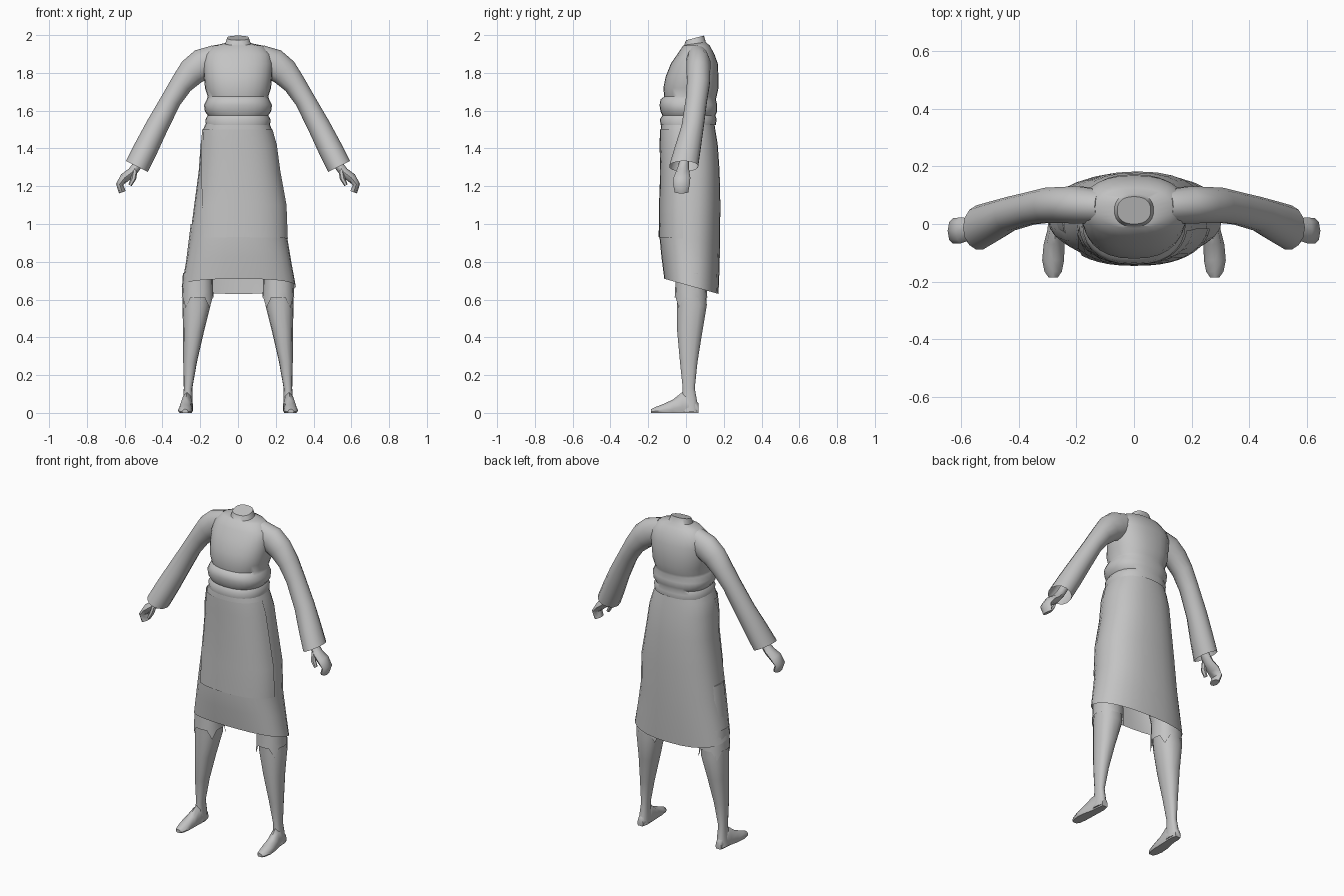
import bpy, bmesh, math
from mathutils import Vector

if "Cube" in bpy.data.objects:
    bpy.data.objects.remove(bpy.data.objects["Cube"])

grey = bpy.data.materials.new("plain grey")
grey.diffuse_color = (0.55, 0.55, 0.55, 1)
grey.use_nodes = True
grey.node_tree.nodes["Principled BSDF"].inputs["Base Color"].default_value = grey.diffuse_color


def finish(bm, name, angle=50, mirror=False):
    """Turn a bmesh into a named, smooth object, mirrored across x if asked."""
    if mirror:
        copy = bmesh.ops.duplicate(bm, geom=bm.verts[:] + bm.edges[:] + bm.faces[:])["geom"]
        for v in copy:
            if isinstance(v, bmesh.types.BMVert):
                v.co.x *= -1
    bmesh.ops.recalc_face_normals(bm, faces=bm.faces[:])
    me = bpy.data.meshes.new(name)
    bm.to_mesh(me)
    bm.free()
    me.materials.append(grey)
    ob = bpy.data.objects.new(name, me)
    bpy.context.collection.objects.link(ob)
    bpy.ops.object.select_all(action='DESELECT')
    ob.select_set(True)
    bpy.context.view_layer.objects.active = ob
    bpy.ops.object.shade_smooth_by_angle(angle=math.radians(angle))
    return ob


def skin(rings, caps=(True, True), closed=True):
    """Bridge a list of point rings with quads."""
    bm = bmesh.new()
    vs = [[bm.verts.new(p) for p in r] for r in rings]
    n = len(rings[0])
    for a, b in zip(vs, vs[1:]):
        for i in range(n if closed else n - 1):
            j = (i + 1) % n
            bm.faces.new((a[i], a[j], b[j], b[i]))
    if caps[0]:
        bm.faces.new(vs[0])
    if caps[1]:
        bm.faces.new(vs[-1])
    return bm


def spow(v, e):
    return math.copysign(abs(v) ** e, v)


def level(z, xl, xr, yf, yb, tilt=0.0, n=28, a0=0.0, a1=math.tau, closed=True, grow=0.0):
    """Rounded horizontal section; tilt changes height from front to back."""
    pts = []
    for i in range(n):
        a = a0 + (a1 - a0) * i / (n if closed else n - 1)
        c, s = spow(math.cos(a), 0.85), spow(math.sin(a), 0.85)
        pts.append(((xl + xr) / 2 + ((xr - xl) / 2 + grow) * c,
                    (yf + yb) / 2 + ((yb - yf) / 2 + grow) * s, z + tilt * s))
    return pts


def tube(path, n=12):
    """Rings of (x, y, z, half width, half depth) square to the path, depth along y."""
    P = [Vector(p[:3]) for p in path]
    rings = []
    for i, p in enumerate(path):
        t = P[min(i + 1, len(P) - 1)] - P[max(i - 1, 0)]
        t.y = 0
        side = Vector((0, 1, 0)).cross(t.normalized())
        rings.append([P[i] + side * (p[3] * math.cos(k * math.tau / n))
                      + Vector((0, p[4] * math.sin(k * math.tau / n), 0)) for k in range(n)])
    return rings


# Bodice with collar and folded sash
body = [(1.985, .058, .0, .095, .012), (1.955, .068, -.01, .105, .008), (1.945, .13, -.015, .125, .0),
        (1.90, .175, -.045, .15, .0), (1.85, .185, -.08, .168, .0), (1.78, .18, -.108, .172, .0),
        (1.72, .175, -.12, .172, .0), (1.675, .16, -.115, .162, .0), (1.66, .165, -.135, .158, .0),
        (1.63, .18, -.14, .165, .0), (1.595, .175, -.135, .165, .0), (1.575, .16, -.125, .155, .0),
        (1.555, .172, -.138, .162, .0), (1.525, .17, -.135, .158, .0)]
finish(skin([level(z, -x, x, f, b, t) for z, x, f, b, t in body], (True, False)), "bodice")

# Long open skirt with a hem that drops at the back
skirt = [(1.57, -.155, .15, -.125, .145, 0), (1.50, -.185, .18, -.134, .155, 0),
         (1.42, -.198, .203, -.135, .168, 0), (1.28, -.208, .222, -.132, .178, 0),
         (1.10, -.232, .255, -.138, .182, 0), (.92, -.255, .262, -.14, .18, -.01),
         (.80, -.275, .282, -.13, .178, -.025), (.67, -.298, .306, -.115, .172, -.04)]
finish(skin([level(*r) for r in skirt], (False, False)), "skirt")

# Overlapping front panel, its free edge slanting inwards down to the middle
rings = []
for i, r in enumerate(skirt[1:6]):
    edge = math.radians(185 + 11 * i)
    rings.append(level(*r, n=16, a0=edge, a1=math.radians(350), closed=False, grow=.005))
finish(skin(rings, (False, False), False), "wrap_panel")

# Sleeves flaring to open cuffs
sleeve = [(.11, .06, 1.875, .075, .06), (.19, .066, 1.845, .083, .066), (.245, .066, 1.805, .075, .064),
          (.30, .065, 1.74, .06, .062), (.355, .055, 1.655, .054, .058), (.43, .035, 1.515, .06, .06),
          (.485, .01, 1.405, .064, .07), (.535, -.012, 1.305, .064, .078)]
finish(skin(tube(sleeve, 14), (True, False)), "sleeves", mirror=True)

# Hands with curled fingers, and thumbs
hand = [(.485, -.005, 1.40, .026, .028), (.53, -.012, 1.315, .025, .027), (.56, -.018, 1.275, .025, .036),
        (.60, -.022, 1.245, .026, .045), (.627, -.024, 1.21, .019, .044), (.612, -.024, 1.168, .019, .036)]
finish(skin(tube(hand, 8)), "hands", mirror=True)
thumb = [(.545, -.035, 1.285, .014, .016), (.553, -.052, 1.24, .014, .016), (.572, -.055, 1.205, .01, .012)]
finish(skin(tube(thumb, 6)), "thumbs", mirror=True)

# Legs from the hidden thigh to the ankle
leg = [(1.0, .07, .25, -.07, .11), (.72, .135, .285, -.052, .10), (.57, .145, .295, -.05, .112),
       (.43, .18, .29, -.048, .088), (.27, .217, .29, -.033, .062), (.13, .242, .287, -.018, .047),
       (.06, .24, .292, -.025, .06), (.008, .238, .30, -.03, .066)]
finish(skin([level(*r, n=14) for r in leg]), "legs", mirror=True)

# Feet lofted from heel to toe as (y, centre x, half width, height)
feet = []
for y, x, w, h in [(.066, .268, .02, .05), (.03, .267, .028, .10), (-.02, .27, .03, .11),
                   (-.07, .277, .036, .07), (-.125, .28, .038, .045), (-.165, .28, .03, .03),
                   (-.185, .28, .016, .02)]:
    feet.append([(x + w * u, y, h * v) for u, v in
                 [(-.8, 0), (.8, 0), (1, .3), (.7, .8), (0, 1), (-.7, .8), (-1, .3)]])
finish(skin(feet), "feet", mirror=True)

# Loose trouser ends with pointed flaps at the knee
cuff = []
for z, grow, drop in [(.74, .002, 0), (.64, .006, 0), (.61, .008, .055)]:
    ring = level(z, .137, .29, -.052, .105, n=16, grow=grow)
    cuff.append([(x, y, h - (drop if i % 4 == 2 else 0)) for i, (x, y, h) in enumerate(ring)])
finish(skin(cuff, (False, False)), "knee_flaps", 30, True)
